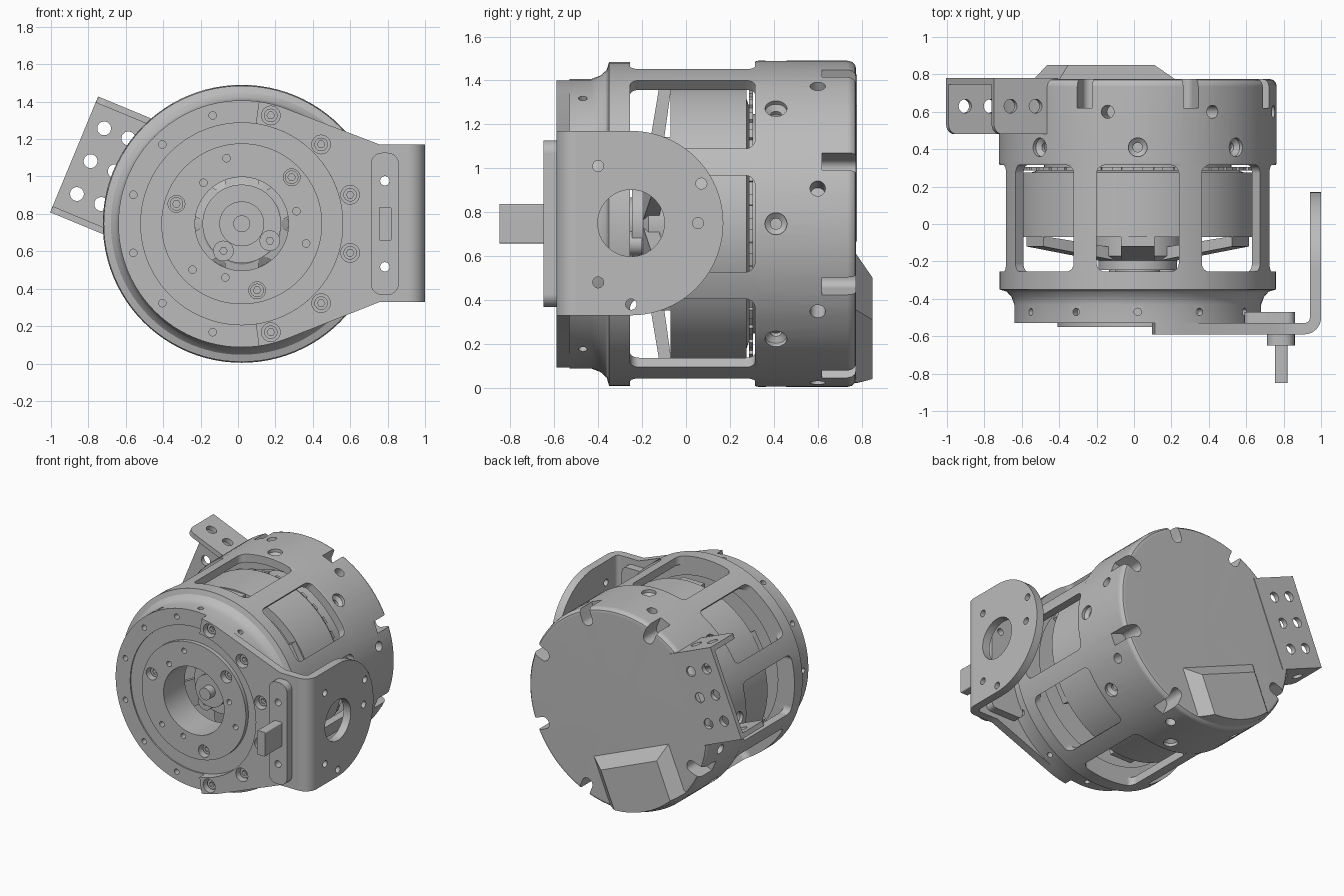
import bpy, bmesh
from math import radians, sin, cos, pi
from mathutils import Matrix, Vector

if "Cube" in bpy.data.objects:
    bpy.data.objects.remove(bpy.data.objects["Cube"])

grey = bpy.data.materials.new("plain grey")
grey.use_nodes = True
grey.diffuse_color = (0.5, 0.5, 0.5, 1)
grey.node_tree.nodes["Principled BSDF"].inputs["Base Color"].default_value = (0.5, 0.5, 0.5, 1)

# Frames: FRONT has x right, y up, z toward the front, on the drum axis
FRONT = Matrix.Translation((0.02, 0, 0.747)) @ Matrix.Rotation(pi / 2, 4, 'X')
SIDE = Matrix(((0, 0, 1), (1, 0, 0), (0, 1, 0))).to_4x4()


def turn(a):
    return FRONT @ Matrix.Rotation(radians(a), 4, 'Z')


def radial(a):  # (depth, tangent, radius)
    return turn(a) @ Matrix.Rotation(pi / 2, 4, 'Y')


def tangent(a):  # (depth, radius, tangent)
    return radial(a) @ Matrix.Rotation(pi / 2, 4, 'X')


def at(m, x, y):
    return m @ Matrix.Translation((x, y, 0))


def polar(a, r):
    return r * cos(radians(a)), r * sin(radians(a))


def arc(cx, cy, r, a, b, n=12):
    return [(cx + r * cos(radians(a + (b - a) * i / n)),
             cy + r * sin(radians(a + (b - a) * i / n))) for i in range(n + 1)]


def rrect(x0, x1, y0, y1, r):
    return (arc(x1 - r, y1 - r, r, 0, 90, 5) + arc(x0 + r, y1 - r, r, 90, 180, 5)
            + arc(x0 + r, y0 + r, r, 180, 270, 5) + arc(x1 - r, y0 + r, r, 270, 360, 5))


def prism(bm, pts, lo, hi, m):
    a, b = ([bm.verts.new(m @ Vector((x, y, z))) for x, y in pts] for z in (lo, hi))
    bm.faces.new(a)
    bm.faces.new(b)
    for i in range(len(a)):
        j = (i + 1) % len(a)
        bm.faces.new((a[i], a[j], b[j], b[i]))
    return b


def lathe(bm, prof, m, n=24):
    rows = []
    for r, z in prof:
        if r == 0:
            rows.append([bm.verts.new(m @ Vector((0, 0, z)))] * n)
        else:
            rows.append([bm.verts.new(m @ Vector((*polar(360 * i / n, r), z))) for i in range(n)])
    for k, a in enumerate(rows):
        b = rows[(k + 1) % len(rows)]
        for i in range(n):
            j = (i + 1) % n
            quad = list(dict.fromkeys((a[i], a[j], b[j], b[i])))
            if len(quad) > 2:
                bm.faces.new(quad)


def rod(bm, m, r, lo, hi, n=24):
    lathe(bm, [(0, lo), (r, lo), (r, hi), (0, hi)], m, n)


def finish(name, bm):
    bmesh.ops.recalc_face_normals(bm, faces=bm.faces[:])
    me = bpy.data.meshes.new(name)
    bm.to_mesh(me)
    bm.free()
    me.materials.append(grey)
    ob = bpy.data.objects.new(name, me)
    bpy.context.collection.objects.link(ob)
    return ob


def activate(ob):
    bpy.ops.object.select_all(action='DESELECT')
    ob.select_set(True)
    bpy.context.view_layer.objects.active = ob


def cut(ob, bm, operation='DIFFERENCE'):
    tool = finish("cutter", bm)
    tool.hide_render = True
    mod = ob.modifiers.new("cut", 'BOOLEAN')
    mod.operation, mod.solver, mod.object = operation, 'EXACT', tool
    activate(ob)
    bpy.ops.object.modifier_apply(modifier=mod.name)
    bpy.data.objects.remove(tool)


# Housing: front ring, cage and closed rear cap in one turned profile
bm = bmesh.new()
lathe(bm, [(0.25, 0.55), (0.43, 0.55), (0.43, 0.52), (0.54, 0.52), (0.54, 0.53), (0.66, 0.53),
           (0.66, 0.43), (0.675, 0.39), (0.70, 0.362), (0.738, 0.35), (0.738, -0.31), (0.743, -0.33),
           (0.743, -0.735), (0.738, -0.755), (0.725, -0.77),
           (0.705, -0.775), (0, -0.775), (0, -0.70), (0.56, -0.70), (0.56, -0.5), (0.68, -0.5),
           (0.68, 0.255), (0.6, 0.255), (0.6, 0.3), (0.25, 0.3)], FRONT, 96)
housing = finish("housing", bm)

# Cage windows, rear notches, radial holes
bm = bmesh.new()
for k in range(8):
    prism(bm, rrect(-0.255, 0.315, -0.22, 0.22, 0.045), 0.57, 0.9, radial(45 * k))
    if k not in (3, 5):
        prism(bm, rrect(0.62, 1.0, -0.043, 0.043, 0.04), -0.9, -0.62, turn(45 * k + 22.5))
    lathe(bm, [(0, 0.6), (0.025, 0.6), (0.025, 0.7), (0.05, 0.72), (0.05, 0.9), (0, 0.9)],
          at(radial(45 * k), 0.41, 0))
    rod(bm, at(radial(45 * k + 12.5), 0.6, 0), 0.035, 0.6, 0.9)
for k in range(12):
    rod(bm, at(radial(30 * k), -0.47, 0), 0.02, 0.61, 0.9, 16)
    if 2 < k < 9:
        rod(bm, at(FRONT, *polar(30 * k + 15, 0.6)), 0.02, 0.45, 0.7, 16)
# Front face holes
for k in range(3):
    rod(bm, at(FRONT, *polar(120 * k + 43, 0.365)), 0.045, 0.47, 0.7)
    rod(bm, at(FRONT, *polar(120 * k + 103, 0.36)), 0.02, 0.45, 0.7, 16)
    rod(bm, at(FRONT, *polar(120 * k + 13, 0.30)), 0.02, 0.45, 0.7, 16)
cut(housing, bm)

# Rear bulge, trimmed to the drum
bm = bmesh.new()
for v, (u, w) in zip(prism(bm, [(0.27, -0.35), (0.9, -0.35), (0.9, 0.35), (0.27, 0.35)], -0.76, -0.85, turn(247.5)),
                     [(0.37, -0.25), (0.9, -0.25), (0.9, 0.25), (0.37, 0.25)]):
    v.co = turn(247.5) @ Vector((u, w, -0.85))
bulge = finish("rear_bulge", bm)
bm = bmesh.new()
lathe(bm, [(0, -0.7), (0.73, -0.7), (0.725, -0.78), (0.695, -0.9), (0, -0.9)], FRONT, 96)
cut(bulge, bm, 'INTERSECT')

# Inner drum with thin slotted ring behind it
bm = bmesh.new()
lathe(bm, [(0.58, 0.07), (0.645, 0.07), (0.645, -0.275), (0.57, -0.275), (0.5, -0.3), (0.5, -0.65),
           (0, -0.65), (0, 0), (0.58, 0)], FRONT, 96)
finish("inner_drum", bm)
bm = bmesh.new()
rod(bm, FRONT, 0.625, -0.305, -0.287, 96)
for k in range(36):
    prism(bm, [(0.6, -0.025), (0.64, -0.025), (0.64, 0.025), (0.6, 0.025)], -0.305, -0.287, turn(10 * k))
finish("slotted_ring", bm)

# Spoked hub and shaft
bm = bmesh.new()
for k in range(6):
    prism(bm, [(-0.21, 0.1), (-0.12, 0.635), (-0.065, 0.635), (-0.14, 0.1)], -0.09, 0.09, tangent(60 * k + 30))
finish("hub_spokes", bm)
bm = bmesh.new()
lathe(bm, [(0, 0.42), (0.045, 0.42), (0.045, 0.36), (0.12, 0.36), (0.12, 0.245), (0.21, 0.245),
           (0.21, 0.195), (0.25, 0.17), (0.25, -0.02), (0, -0.02)], FRONT, 48)
finish("hub", bm)

# Screws with hexagonal sockets
screws, sockets = bmesh.new(), bmesh.new()
spots = ([(30 * k + 15, 0.6, 0.56) for k in (-3, -2, -1, 0, 1, 2)]
         + [(120 * k + 43, 0.365, 0.51) for k in range(3)] + [(a, 0.175, 0.28) for a in (236, 329)])
for a, r, d in spots:
    m = at(FRONT, *polar(a, r))
    rod(screws, m, 0.036 if d > 0.3 else 0.055, d - 0.08, d)
    rod(sockets, m, 0.02, d - 0.03, d + 0.05, 6)
cut(finish("screws", screws), sockets)

# Front bracket: crescent plate, bend and side plate
bm = bmesh.new()
prism(bm, arc(0, 0, 0.54, -82, 82, 40) + arc(0, 0, 0.66, 82, 68, 5)
      + [(0.74, 0.423), (0.87, 0.423), (0.87, -0.417), (0.74, -0.417)]
      + arc(0, 0, 0.66, -68, -82, 5), 0.53, 0.59, FRONT)
plate = finish("bracket_front_plate", bm)
bm = bmesh.new()
for a, r, d in spots[:6]:
    rod(bm, at(FRONT, *polar(a, r)), 0.05, 0.5, 0.7)
cut(plate, bm)
bm = bmesh.new()
prism(bm, [(0.889, -0.59)] + arc(0.91, -0.5, 0.09, -90, 0, 10) + arc(0.91, -0.5, 0.03, 0, -90, 10)
      + [(0.889, -0.53)], 0.33, 1.17, Matrix())
finish("bracket_bend", bm)
bm = bmesh.new()
prism(bm, [(-0.5, 0.33)] + arc(-0.25, 0.75, 0.42, -90, 90, 40) + [(-0.5, 1.17)], 0.94, 1.0, SIDE)
wing = finish("bracket_side_plate", bm)
bm = bmesh.new()
rod(bm, at(SIDE, -0.25, 0.75), 0.152, 0.8, 1.1, 48)
for y, z in [(-0.4, 1.01), (0.07, 0.93), (0.055, 0.75), (-0.4, 0.48), (-0.25, 0.38)]:
    rod(bm, at(SIDE, y, z), 0.025, 0.8, 1.1)
cut(wing, bm)

# Connector bar, backing block and lug, with holes right through the bracket
bm = bmesh.new()
prism(bm, rrect(0.69, 0.84, -0.38, 0.38, 0.06), 0.59, 0.65, FRONT)
bar = finish("connector_bar", bm)
bm = bmesh.new()
prism(bm, rrect(0.57, 0.84, -0.38, 0.38, 0.04), 0.47, 0.53, FRONT)
block = finish("backing_block", bm)
for ob in (bar, plate, block):
    bm = bmesh.new()
    for y in (-0.23, 0.23):
        rod(bm, at(FRONT, 0.765, y), 0.025, 0.4, 0.8)
    cut(ob, bm)
bm = bmesh.new()
prism(bm, rrect(0.733, 0.8, -0.09, 0.09, 0.008), 0.64, 0.85, FRONT)
finish("connector_lug", bm)

# Rear bracket: flat plate with two perforated cheeks
bm = bmesh.new()
prism(bm, [(0.6, -0.335), (0.97, -0.335), (0.97, 0.335), (0.6, 0.335)], -0.78, -0.745, turn(157.5))
back = finish("rear_bracket_plate", bm)
bm = bmesh.new()
for u in (0.735, 0.875):
    for v in (-0.19, 0, 0.19):
        rod(bm, at(turn(157.5), u, v), 0.037, -0.9, -0.73)
cut(back, bm)
for name, lo, hi in (("upper", 0.3, 0.335), ("lower", -0.335, -0.3)):
    bm = bmesh.new()
    prism(bm, [(0.775, 0.6), (0.775, 0.97)] + arc(0.53, 0.92, 0.05, 90, 180, 6) + [(0.48, 0.6)],
          lo, hi, tangent(157.5))
    cheek = finish("rear_bracket_" + name + "_cheek", bm)
    bm = bmesh.new()
    for u in (0.73, 0.875):
        rod(bm, at(tangent(157.5), 0.63, u), 0.037, lo - 0.1, hi + 0.1)
    cut(cheek, bm)

# Smooth round surfaces, keep edges sharp and broad faces flat
for ob in bpy.context.collection.objects:
    if ob.type == 'MESH':
        activate(ob)
        bpy.ops.object.shade_smooth_by_angle(angle=radians(30))
        ob.modifiers.new("flat faces", 'WEIGHTED_NORMAL').keep_sharp = True
